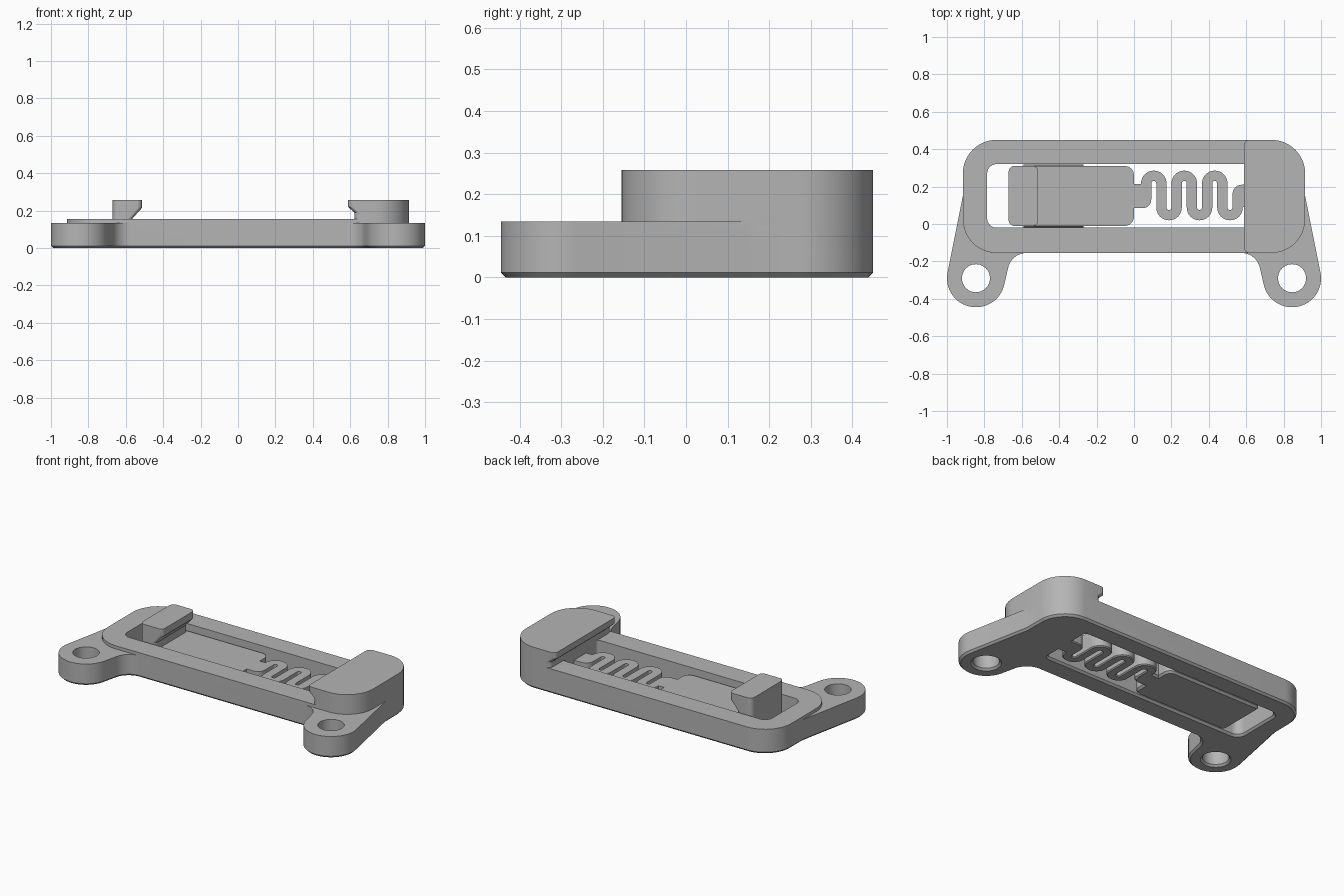
import bpy, bmesh
from math import sin, cos, radians
from mathutils import Vector

if "Cube" in bpy.data.objects:
    bpy.data.objects.remove(bpy.data.objects["Cube"])

GREY = (0.46, 0.46, 0.46, 1)
mat = bpy.data.materials.new("plain grey")
mat.use_nodes = True
mat.diffuse_color = GREY
mat.node_tree.nodes["Principled BSDF"].inputs["Base Color"].default_value = GREY


def arc(cx, cy, r, a0, a1, n=12):
    angles = [radians(a0 + (a1 - a0) * i / n) for i in range(n + 1)]
    return [(cx + r * cos(a), cy + r * sin(a)) for a in angles]


def rounded(x0, x1, y0, y1, r_left, r_right):
    """Rounded rectangle with separate radii for its two ends."""
    l, r = r_left, r_right
    return (arc(x1 - r, y0 + r, r, -90, 0) + arc(x1 - r, y1 - r, r, 0, 90)
            + arc(x0 + l, y1 - l, l, 90, 180) + arc(x0 + l, y0 + l, l, 180, 270))


def offset(pts, d):
    """Move an outline outward by d (inward when negative)."""
    p = [Vector(q) for q in pts]
    area = sum(a.x * b.y - b.x * a.y for a, b in zip(p, p[1:] + p[:1]))
    d = d if area > 0 else -d
    out = []
    for i, q in enumerate(p):
        e0 = (q - p[i - 1]).normalized()
        e1 = (p[(i + 1) % len(p)] - q).normalized()
        n0, n1 = Vector((e0.y, -e0.x)), Vector((e1.y, -e1.x))
        out.append(q + (n0 + n1) * d / (1 + n0.dot(n1)))
    return out


def loft(name, sections):
    """Closed solid through outlines of equal length, given as (outline, z)."""
    bm = bmesh.new()
    rings = [[bm.verts.new((x, y, z)) for x, y in pts] for pts, z in sections]
    for a, b in zip(rings, rings[1:]):
        for i in range(len(a)):
            j = (i + 1) % len(a)
            bm.faces.new((a[i], a[j], b[j], b[i]))
    bm.faces.new(rings[0])
    bm.faces.new(rings[-1])
    bmesh.ops.recalc_face_normals(bm, faces=bm.faces)
    me = bpy.data.meshes.new(name)
    bm.to_mesh(me)
    bm.free()
    me.materials.append(mat)
    ob = bpy.data.objects.new(name, me)
    bpy.context.collection.objects.link(ob)
    return ob


def chamfered(name, pts, top, c=0.012):
    return loft(name, [(offset(pts, -c), 0), (pts, c), (pts, top)])


def select(ob):
    bpy.ops.object.select_all(action='DESELECT')
    ob.select_set(True)
    bpy.context.view_layer.objects.active = ob


def boolean(ob, tool, op):
    select(ob)
    m = ob.modifiers.new("cut", 'BOOLEAN')
    m.operation, m.object, m.solver = op, tool, 'EXACT'
    bpy.ops.object.modifier_apply(modifier=m.name)
    bpy.data.objects.remove(tool)


# Base plate with two mounting ears
half = (arc(0.735, 0.27, 0.18, 90, 0) + [(0.915, 0.15)]
        + arc(0.845, -0.29, 0.155, 11.4, -168, 32)
        + arc(0.575, -0.255, 0.1, 11, 90))
base = half + [(-x, y) for x, y in reversed(half)]
frame = chamfered("frame", base, 0.135)

# Raised rim around the window
rim = rounded(-0.915, 0.915, -0.155, 0.45, 0.18, 0.18)
boolean(frame, loft("rim", [(rim, 0.06), (rim, 0.155)]), 'UNION')

# Window and screw holes, flared at the underside
holes = [rounded(-0.785, 0.625, -0.02, 0.32, 0.05, 0.02)]
holes += [arc(s * 0.845, -0.29, 0.075, 0, 352.5, 47) for s in (-1, 1)]
for h in holes:
    cutter = loft("cutter", [(offset(h, 0.022), -0.01), (h, 0.012), (h, 0.3)])
    boolean(frame, cutter, 'DIFFERENCE')

# Fixed jaw with an undercut lip
jaw = loft("fixed_jaw", [(rounded(x, 0.915, -0.155, 0.45, 0.03, 0.18), z)
                         for x, z in ((0.623, 0.155), (0.623, 0.19),
                                      (0.588, 0.22), (0.588, 0.258))])

# Sliding plate with a neck toward the spring
TOP = 0.115
slider = chamfered("slider", rounded(-0.67, 0, -0.01, 0.31, 0.03, 0.05), TOP)
neck = chamfered("neck", rounded(-0.03, 0.092, 0.085, 0.215, 0.01, 0.045), TOP)
boolean(slider, neck, 'UNION')

# Hook on the slider, undercut toward the fixed jaw
hook = loft("hook", [(rounded(-0.67, x, -0.01, 0.31, 0.03, 0.025), z)
                     for x, z in ((-0.564, 0.1), (-0.564, 0.158),
                                  (-0.514, 0.214), (-0.514, 0.258))])

# Guide ribs along the slider sides
for side, y, out in (("front", -0.008, -1), ("back", 0.308, 1)):
    def strip(w):
        return [(-0.59, y), (-0.27, y), (-0.27, y + out * w), (-0.59, y + out * w)]
    loft(side + "_guide_rib", [(strip(0.001), 0.03), (strip(0.01), 0.05),
                               (strip(0.01), 0.06), (strip(0.001), 0.1)])

# Serpentine spring: a ribbon either side of a winding centre line
STEP, W = 0.0815, 0.0275
path = [(0.065, 0.13)]
for i in range(6):
    cx = 0.065 + STEP * (i + 0.5)
    up = i % 2 == 0
    path += arc(cx, 0.217 if up else 0.088, STEP / 2, 180, 0 if up else 360, 16)
path.append((0.554, 0.16))
left, right = [], []
for i, q in enumerate(path):
    a, b = Vector(path[max(i - 1, 0)]), Vector(path[min(i + 1, len(path) - 1)])
    t = (b - a).normalized()
    n = Vector((-t.y, t.x)) * W
    left.append(Vector(q) + n)
    right.append(Vector(q) - n)
spring = chamfered("spring", left + right[::-1], TOP, 0.006)
anchor = chamfered("anchor", rounded(0.527, 0.65, 0.09, 0.21, 0.05, 0.01), TOP, 0.006)
boolean(spring, anchor, 'UNION')

# Smooth the rounded walls, keeping hard edges
for ob in (frame, jaw, slider, hook, spring):
    select(ob)
    bpy.ops.object.shade_smooth_by_angle(angle=radians(25))
